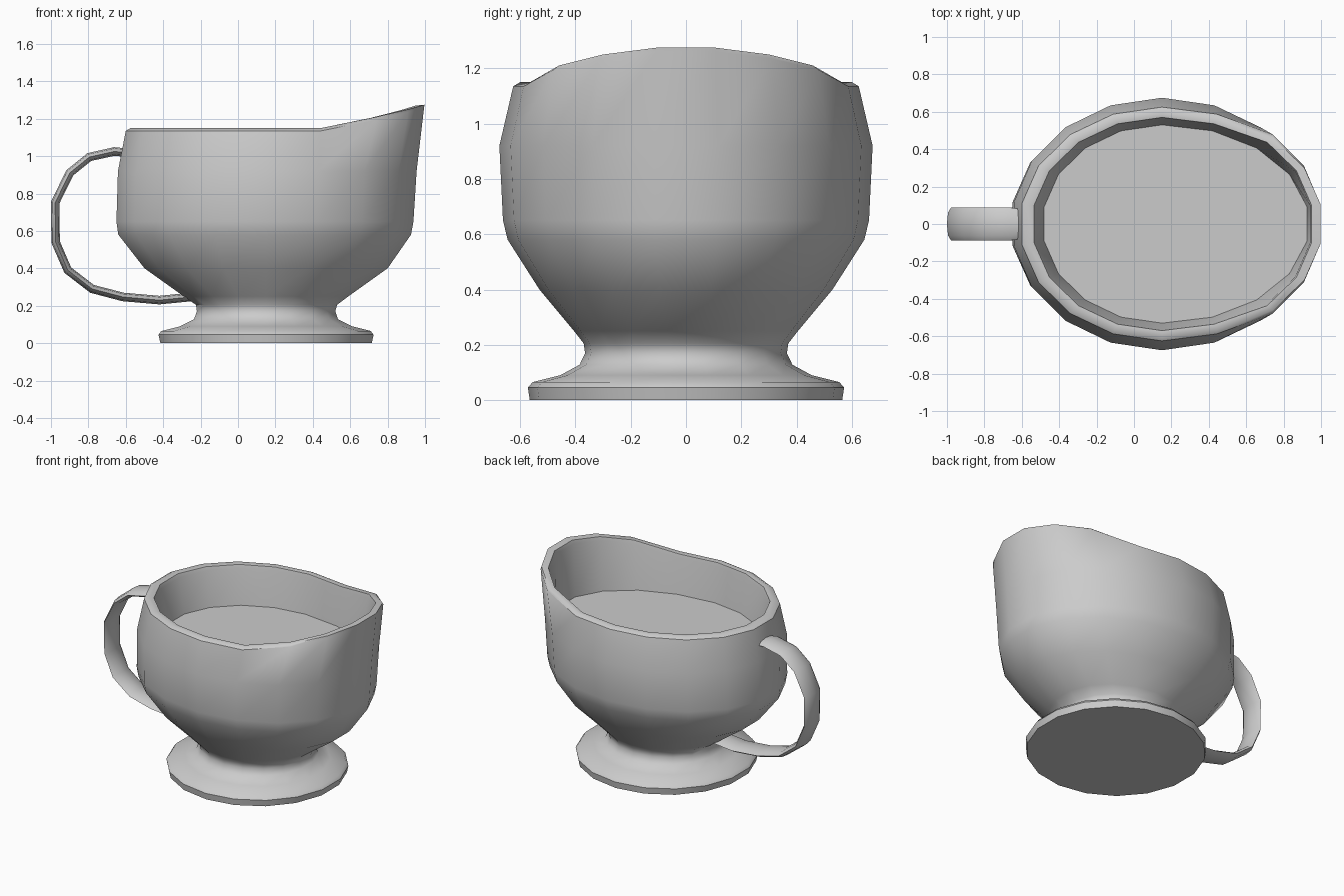
import bpy, bmesh
from math import sin, cos, pi, radians

if "Cube" in bpy.data.objects:
    bpy.data.objects.remove(bpy.data.objects["Cube"])

SIDES = 18
CX = 0.15


def finish(name, bm, angle):
    bmesh.ops.recalc_face_normals(bm, faces=bm.faces)
    mesh = bpy.data.meshes.new(name)
    bm.to_mesh(mesh)
    bm.free()
    ob = bpy.data.objects.new(name, mesh)
    bpy.context.collection.objects.link(ob)
    bpy.ops.object.select_all(action='DESELECT')
    ob.select_set(True)
    bpy.context.view_layer.objects.active = ob
    bpy.ops.object.shade_smooth_by_angle(angle=radians(angle))
    return ob


def loft(name, rings, angle, caps=(True, True)):
    bm = bmesh.new()
    loops = [[bm.verts.new(p) for p in ring] for ring in rings]
    for a, b in zip(loops, loops[1:]):
        n = len(a)
        for i in range(n):
            bm.faces.new((a[i], a[(i + 1) % n], b[(i + 1) % n], b[i]))
    if caps[0]:
        bm.faces.new(loops[0][::-1])
    if caps[1]:
        bm.faces.new(loops[-1])
    return finish(name, bm, angle)


# Oval ring; the spout amount lifts and pushes out the +x side
LIFT = {10: 0.125, 30: 0.10, 50: 0.06}


def ring(left, right, ry, z, spout=0):
    pts = []
    for i in range(SIDES):
        deg = 10 + 20 * i
        c, s = cos(radians(deg)), sin(radians(deg))
        rx = (right - CX if c > 0 else CX - left) / cos(radians(10))
        key = min(deg, 360 - deg)
        push = {50: 0.04, 30: 0.015}.get(key, 0) * spout
        pts.append((CX + rx * c + push, ry * s, z + LIFT.get(key, 0) * spout))
    return pts


# Foot, bowl, rim, inner wall and the filled surface inside
profile = [
    (-0.415, 0.715, 0.565, 0.0),
    (-0.425, 0.725, 0.572, 0.045),
    (-0.41, 0.71, 0.555, 0.065),
    (-0.31, 0.61, 0.455, 0.09),
    (-0.235, 0.535, 0.385, 0.128),
    (-0.22, 0.52, 0.365, 0.17),
    (-0.225, 0.53, 0.37, 0.205),
    (-0.29, 0.59, 0.405, 0.25),
    (-0.50, 0.80, 0.53, 0.40),
    (-0.64, 0.925, 0.645, 0.58),
    (-0.65, 0.938, 0.662, 0.65),
    (-0.642, 0.955, 0.675, 0.92),
    (-0.60, 0.995, 0.625, 1.135, 1),
    (-0.575, 0.998, 0.60, 1.15, 1),
    (-0.535, 0.95, 0.57, 1.145, 1),
    (-0.525, 0.942, 0.565, 1.12, 1),
    (-0.48, 0.925, 0.53, 0.88),
]
loft("cup_body", [ring(*p) for p in profile], 45)

# Flat strap handle swept along a path in the xz plane
path = [(-0.57, 1.015), (-0.66, 1.025), (-0.795, 0.995), (-0.90, 0.91),
        (-0.978, 0.75), (-0.975, 0.54), (-0.91, 0.39), (-0.78, 0.29),
        (-0.615, 0.247), (-0.42, 0.23), (-0.27, 0.245), (-0.18, 0.25)]
rings = []
for i, (x, z) in enumerate(path):
    x0, z0 = path[max(i - 1, 0)]
    x1, z1 = path[min(i + 1, len(path) - 1)]
    dx, dz = x1 - x0, z1 - z0
    d = (dx * dx + dz * dz) ** 0.5
    nx, nz = -dz / d, dx / d
    w = 0.072 if i == 0 else 0.088
    rings.append([(x + nx * 0.023 * cos(t), w * sin(t), z + nz * 0.023 * cos(t))
                  for t in (k * pi / 4 for k in range(8))])
loft("handle", rings, 60)
